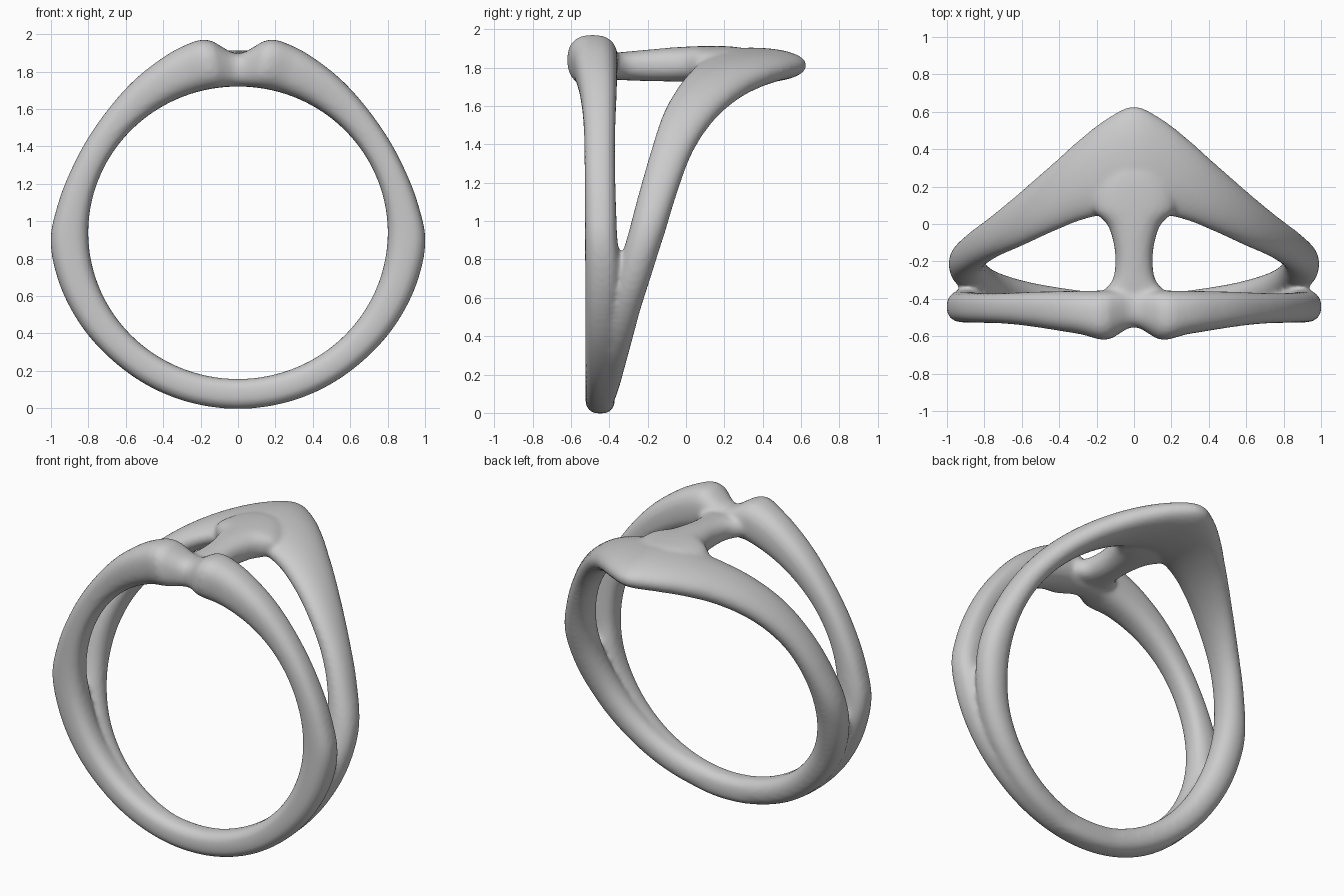
import bpy
import bmesh
from math import sin, cos, pi, radians

if "Cube" in bpy.data.objects:
    bpy.data.objects.remove(bpy.data.objects["Cube"], do_unlink=True)

CENTRE_Z = 0.94
SIDES = 28


def ease(keys, t):
    """Smooth interpolation through (position, value) pairs, flat at both ends."""
    n = len(keys)
    slope = [0.0] * n
    for i in range(1, n - 1):
        slope[i] = (keys[i + 1][1] - keys[i - 1][1]) / (keys[i + 1][0] - keys[i - 1][0])
    for i in range(n - 1):
        (a, va), (b, vb) = keys[i], keys[i + 1]
        if t <= b:
            h = b - a
            s = max(0.0, (t - a) / h)
            return (va * (1 + 2 * s) * (1 - s) ** 2 + slope[i] * h * s * (1 - s) ** 2
                    + vb * s * s * (3 - 2 * s) + slope[i + 1] * h * s * s * (s - 1))
    return keys[-1][1]


def oval(power):
    """Unit superellipse points."""
    pts = []
    for k in range(SIDES):
        c, s = cos(2 * pi * k / SIDES), sin(2 * pi * k / SIDES)
        pts.append((abs(c) ** (2 / power) * (1 if c > 0 else -1),
                    abs(s) ** (2 / power) * (1 if s > 0 else -1)))
    return pts


def skin(bm, loops, closed):
    """Join rings of vertices with quads."""
    rings = [[bm.verts.new(p) for p in loop] for loop in loops]
    count = len(rings)
    for i in range(count if closed else count - 1):
        a, b = rings[i], rings[(i + 1) % count]
        for k in range(SIDES):
            m = (k + 1) % SIDES
            bm.faces.new((a[k], a[m], b[m], b[k]))
    if not closed:
        bm.faces.new(rings[0][::-1])
        bm.faces.new(rings[-1])


def band(bm, outer, inner, front, back, power, steps=144):
    """Closed hoop whose section varies with the angle from the top."""
    loops = []
    for i in range(steps):
        turn = 360 * i / steps
        a = min(turn, 360 - turn)
        ro, ri, yf, yb = (ease(k, a) for k in (outer, inner, front, back))
        t = radians(turn)
        loop = []
        for u, v in oval(power):
            r = (ro + ri) / 2 + u * (ro - ri) / 2
            loop.append((r * sin(t), (yf + yb) / 2 + v * (yb - yf) / 2, CENTRE_Z + r * cos(t)))
        loops.append(loop)
    skin(bm, loops, True)


def bridge(bm, width, top, bottom, start, end, steps=40):
    """Bar along y across the top, flared at both ends."""
    loops = []
    for i in range(steps + 1):
        y = start + (end - start) * i / steps
        w, hi, lo = (ease(k, y) for k in (width, top, bottom))
        loops.append([(u * w, y, (hi + lo) / 2 + v * (hi - lo) / 2) for u, v in oval(2.3)])
    skin(bm, loops, False)


bm = bmesh.new()
inner = [(0, 0.78), (90, 0.80), (180, 0.783)]

# Upright front hoop with two knuckles beside a notch
band(bm,
     outer=[(0, 0.955), (3, 0.972), (9, 1.045), (16, 1.04), (29, 1.0), (48, 0.955), (66, 0.95),
            (81, 0.975), (92, 1.003), (105, 0.995), (120, 0.977), (141, 0.955), (180, 0.944)],
     inner=inner,
     front=[(0, -0.55), (3, -0.565), (9, -0.62), (18, -0.59), (40, -0.545), (60, -0.53), (180, -0.525)],
     back=[(0, -0.355), (30, -0.36), (60, -0.37), (90, -0.36), (102, -0.345), (120, -0.36), (180, -0.37)],
     power=2.5)

# Leaning rear hoop that sweeps back to a peak
band(bm,
     outer=[(0, 0.965), (10, 0.957), (20, 0.95), (45, 0.937), (60, 0.938), (75, 0.955),
            (90, 0.99), (105, 0.988), (120, 0.972), (140, 0.952), (180, 0.94)],
     inner=inner,
     front=[(0, 0.05), (10, 0.05), (20, 0.015), (30, -0.04), (45, -0.12), (60, -0.18), (75, -0.24),
            (90, -0.30), (100, -0.345), (120, -0.42), (150, -0.48), (180, -0.515)],
     back=[(0, 0.63), (10, 0.56), (20, 0.445), (30, 0.32), (45, 0.16), (60, 0.04), (75, -0.04),
           (90, -0.11), (100, -0.16), (120, -0.25), (150, -0.335), (180, -0.375)],
     power=2.15)

# Bridge between the hoops
bridge(bm,
       width=[(-0.48, 0.10), (-0.38, 0.17), (-0.3, 0.115), (-0.2, 0.1), (-0.1, 0.11),
              (0, 0.145), (0.08, 0.22), (0.2, 0.2), (0.4, 0.08)],
       top=[(-0.48, 1.87), (-0.3, 1.885), (0, 1.91), (0.25, 1.91), (0.4, 1.88)],
       bottom=[(-0.48, 1.74), (-0.2, 1.73), (0.1, 1.73), (0.4, 1.76)],
       start=-0.48, end=0.4)

bmesh.ops.recalc_face_normals(bm, faces=bm.faces)
mesh = bpy.data.meshes.new("split_ring")
bm.to_mesh(mesh)
bm.free()
ring = bpy.data.objects.new("split_ring", mesh)
bpy.context.collection.objects.link(ring)

# Plain grey metal
grey = bpy.data.materials.new("plain_grey")
grey.use_nodes = True
grey.diffuse_color = (0.6, 0.6, 0.6, 1)
grey.node_tree.nodes["Principled BSDF"].inputs["Base Color"].default_value = (0.6, 0.6, 0.6, 1)
mesh.materials.append(grey)

# Fuse the parts and soften the joints
fuse = ring.modifiers.new("fuse", 'REMESH')
fuse.mode = 'VOXEL'
fuse.voxel_size = 0.014
fuse.use_smooth_shade = True
soften = ring.modifiers.new("soften", 'SMOOTH')
soften.factor = 0.5
soften.iterations = 8
